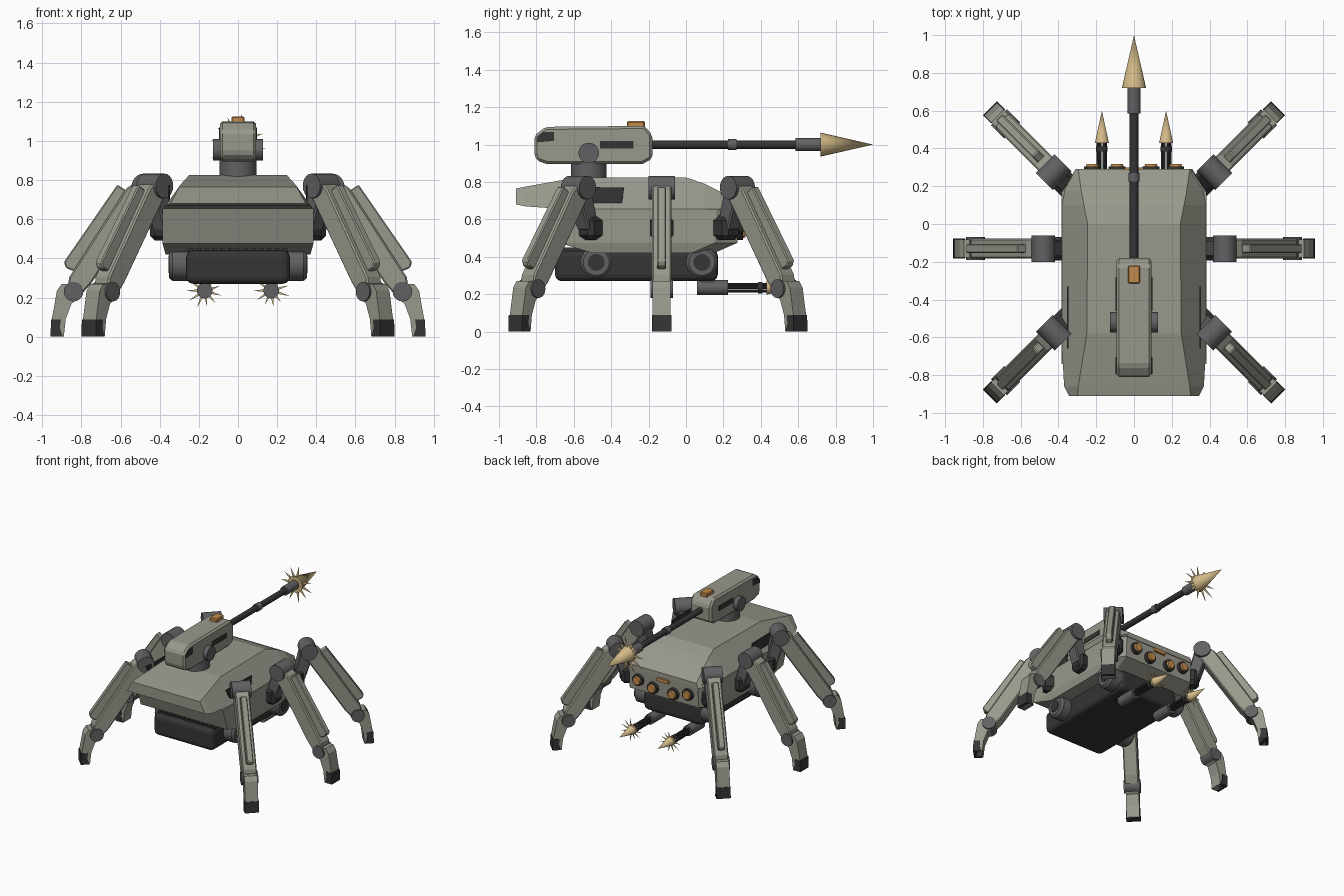
import bpy, bmesh, math, random
from mathutils import Vector, Matrix

cube = bpy.data.objects.get("Cube")
if cube:
    bpy.data.objects.remove(cube, do_unlink=True)
random.seed(4)


def material(name, r, g, b):
    m = bpy.data.materials.new(name)
    m.use_nodes = True
    m.diffuse_color = (r, g, b, 1)
    m.node_tree.nodes["Principled BSDF"].inputs["Base Color"].default_value = (r, g, b, 1)
    return m


ARMOR = material("grey armor", 0.32, 0.315, 0.265)
JOINT = material("joint grey", 0.12, 0.12, 0.125)
DARK = material("dark metal", 0.035, 0.035, 0.035)
ORANGE = material("orange glass", 0.55, 0.26, 0.07)
FLASH = material("pale flame", 0.64, 0.48, 0.24)
ALONG_Y = Matrix.Rotation(math.pi / 2, 4, 'Z')


def finish(name, bm, mat, place=None, bevel=0, segments=1, smooth=False):
    bmesh.ops.recalc_face_normals(bm, faces=bm.faces)
    mesh = bpy.data.meshes.new(name)
    bm.to_mesh(mesh)
    bm.free()
    mesh.materials.append(mat)
    if smooth:
        mesh.shade_smooth()
        mesh.set_sharp_from_angle(angle=math.radians(40))
    ob = bpy.data.objects.new(name, mesh)
    bpy.context.collection.objects.link(ob)
    if place:
        ob.matrix_world = place
    if bevel:
        mod = ob.modifiers.new("bevel", 'BEVEL')
        mod.width, mod.segments = bevel, segments
    return ob


def rod(name, p0, p1, r0, r1, mat, place=None, sides=20):
    """Cylinder or cone between two points."""
    p0, p1 = Vector(p0), Vector(p1)
    d = p1 - p0
    bm = bmesh.new()
    m = Matrix.Translation((p0 + p1) / 2) @ d.to_track_quat('Z', 'Y').to_matrix().to_4x4()
    bmesh.ops.create_cone(bm, cap_ends=True, segments=sides, radius1=r0, radius2=r1,
                          depth=d.length, matrix=m)
    return finish(name, bm, mat, place, smooth=True)


def box(name, lo, hi, mat, place=None, bevel=0, segments=1):
    lo, hi = Vector(lo), Vector(hi)
    bm = bmesh.new()
    m = Matrix.Translation((lo + hi) / 2) @ Matrix.Diagonal((*(hi - lo), 1))
    bmesh.ops.create_cube(bm, size=1, matrix=m)
    return finish(name, bm, mat, place, bevel, segments)


def loft(name, rings, mat, place=None, bevel=0):
    """Skin a list of equal rings and cap both ends."""
    bm = bmesh.new()
    rows = [[bm.verts.new(p) for p in ring] for ring in rings]
    n = len(rows[0])
    for a, b in zip(rows, rows[1:]):
        for i in range(n):
            j = (i + 1) % n
            bm.faces.new((a[i], a[j], b[j], b[i]))
    bm.faces.new(rows[0])
    bm.faces.new(rows[-1])
    return finish(name, bm, mat, place, bevel)


def prism(name, profile, half, mat, place=None, bevel=0):
    """Extrude an (x, z) profile to both sides along y."""
    return loft(name, [[(x, s * half, z) for x, z in profile] for s in (-1, 1)], mat, place, bevel)


def flash_star(name, x, y, z, inner, outer, points=11):
    """Flat spiky burst facing along y."""
    bm = bmesh.new()
    ring = []
    for i in range(points * 2):
        r = outer * random.uniform(0.75, 1) if i % 2 else inner
        a = math.pi * i / points
        ring.append(bm.verts.new((x + r * math.cos(a), y, z + r * math.sin(a))))
    centre = bm.verts.new((x, y, z))
    for a, b in zip(ring, ring[1:] + ring[:1]):
        bm.faces.new((a, b, centre))
    finish(name, bm, FLASH)


# Upper hull: y, edge half width, edge z, roof half width, roof z
stations = [(-0.91, 0.345, 0.68, 0.3, 0.765), (-0.86, 0.37, 0.67, 0.295, 0.775),
            (-0.58, 0.385, 0.65, 0.25, 0.825), (0, 0.385, 0.65, 0.245, 0.825),
            (0.1, 0.385, 0.65, 0.265, 0.79), (0.18, 0.375, 0.645, 0.28, 0.75),
            (0.29, 0.31, 0.635, 0.295, 0.675)]
loft("upper_hull", [[(-a, y, z), (-b, y, t), (b, y, t), (a, y, z)]
                    for y, a, z, b, t in stations], ARMOR)

# Lower hull: z, rear y, front y, half width
layers = [(0.42, -0.5, 0.15, 0.37), (0.475, -0.68, 0.275, 0.385), (0.655, -0.74, 0.285, 0.385)]
loft("lower_hull", [[(-w, r, z), (w, r, z), (w, f - 0.12, z), (w - 0.08, f, z),
                     (0.08 - w, f, z), (-w, f - 0.12, z)] for z, r, f, w in layers], ARMOR)

# Belly pack, its rear ribs and side rollers
box("belly_pack", (-0.265, -0.7, 0.27), (0.265, 0.17, 0.44), DARK, bevel=0.035, segments=3)
for i in range(13):
    x = -0.24 + i * 0.04
    box("belly_rib", (x - 0.012, -0.66, 0.425), (x + 0.012, -0.52, 0.45), DARK)
for s in (-1, 1):
    for y in (-0.48, 0.085):
        rod("side_roller", (s * 0.25, y, 0.37), (s * 0.335, y, 0.37), 0.085, 0.085, JOINT)
        rod("roller_rim", (s * 0.335, y, 0.37), (s * 0.352, y, 0.37), 0.085, 0.07, JOINT)
        rod("roller_hub", (s * 0.34, y, 0.37), (s * 0.356, y, 0.37), 0.045, 0.045, DARK)

# Side intake plates
for s in (-1, 1):
    prism("side_intake", [(-0.66, 0.775), (-0.33, 0.77), (-0.345, 0.675), (-0.6, 0.685)], 0.004,
          DARK, Matrix.Translation((s * 0.352, 0, 0)) @ ALONG_Y)

# Front lamps and marker bar
for s in (-1, 1):
    for x, z in ((0.22, 0.565), (0.09, 0.535)):
        rod("lamp_ring", (s * x, 0.26, z), (s * x, 0.305, z), 0.047, 0.044, DARK)
        rod("lamp_glass", (s * x, 0.3, z), (s * x, 0.318, z), 0.036, 0.03, ORANGE)
box("marker_bar", (-0.05, 0.27, 0.605), (0.05, 0.3, 0.63), ORANGE)

# Turret
rod("turret_neck", (0, -0.52, 0.8), (0, -0.52, 0.92), 0.095, 0.095, JOINT, sides=28)
prism("turret", [(-0.81, 0.95), (-0.81, 1.05), (-0.75, 1.095), (-0.22, 1.1), (-0.18, 1.05),
                 (-0.18, 0.925), (-0.235, 0.895), (-0.74, 0.895), (-0.8, 0.915)],
      0.093, ARMOR, ALONG_Y, 0.014)
rod("turret_trunnion", (-0.128, -0.52, 0.955), (0.128, -0.52, 0.955), 0.055, 0.055, JOINT)
for s in (-1, 1):
    side = Matrix.Translation((s * 0.093, 0, 0)) @ ALONG_Y
    prism("turret_slot", [(-0.46, 0.98), (-0.46, 1.02), (-0.28, 1.02), (-0.28, 0.98)],
          0.004, DARK, side)
    prism("turret_sight", [(-0.795, 1.012), (-0.795, 1.04), (-0.765, 1.068), (-0.705, 1.068),
                           (-0.705, 1.02)], 0.004, DARK, side)
box("turret_hatch", (-0.032, -0.315, 1.09), (0.032, -0.22, 1.125), ORANGE, bevel=0.006)

# Main gun and muzzle flash
rod("gun_barrel", (0, -0.2, 1), (0, 0.6, 1), 0.023, 0.023, DARK)
rod("gun_band", (0, 0.225, 1), (0, 0.27, 1), 0.03, 0.03, JOINT)
rod("gun_muzzle", (0, 0.585, 1), (0, 0.725, 1), 0.035, 0.035, JOINT)
rod("main_flash", (0, 0.72, 1), (0, 1, 1), 0.064, 0, FLASH)
flash_star("main_flash_star", 0, 0.74, 1, 0.05, 0.165)

# Belly rotary guns
for s in (-1, 1):
    x, z = s * 0.17, 0.235
    rod("rotary_body", (x, 0.06, z), (x, 0.225, z), 0.04, 0.04, JOINT)
    box("rotary_bracket", (x - 0.025, 0.08, z), (x + 0.025, 0.15, 0.3), JOINT)
    for k in range(6):
        a = k * math.pi / 3
        dx, dz = 0.02 * math.cos(a), 0.02 * math.sin(a)
        rod("rotary_barrel", (x + dx, 0.22, z + dz), (x + dx, 0.43, z + dz), 0.008, 0.008, DARK,
            sides=8)
    rod("rotary_band", (x, 0.385, z), (x, 0.41, z), 0.031, 0.031, DARK)
    rod("rotary_flash", (x, 0.43, z), (x, 0.6, z), 0.037, 0, FLASH)
    flash_star("rotary_flash_star", x, 0.445, z, 0.028, 0.1)

# Legs, each built pointing outward along local x from its hip
HIP, KNEE = Vector((0, 0.77)), Vector((0.36, 0.23))
along = (KNEE - HIP).normalized()
outward = Vector((-along.y, along.x))


def limb(points):
    """Points given as (distance down the thigh, offset outward)."""
    return [HIP + along * t + outward * o for t, o in points]


def leg(name, x, y, angle):
    m = Matrix.Translation((x, y, 0)) @ Matrix.Rotation(math.radians(angle), 4, 'Z')
    box(name + "_mount", (-0.17, -0.062, 0.49), (-0.03, 0.062, 0.62), DARK, m, 0.025)
    prism(name + "_hip_arm", [(-0.11, 0.56), (-0.06, 0.76), (0.01, 0.79), (0.03, 0.72), (-0.03, 0.54)],
          0.045, JOINT, m, 0.008)
    rod(name + "_hip", (0, -0.07, 0.77), (0, 0.07, 0.77), 0.063, 0.063, JOINT, m)
    prism(name + "_thigh", limb([(0.03, -0.05), (0, 0.045), (0.06, 0.068), (0.6, 0.06),
                                 (0.66, 0.03), (0.65, -0.04), (0.56, -0.052)]),
          0.053, ARMOR, m, 0.008)
    prism(name + "_thigh_plate", limb([(0.07, 0.05), (0.07, 0.117), (0.55, 0.125), (0.57, 0.1),
                                       (0.56, 0.05)]), 0.024, ARMOR, m, 0.006)
    rod(name + "_knee", (0.36, -0.06, 0.23), (0.36, 0.06, 0.23), 0.05, 0.05, JOINT, m)
    prism(name + "_shin", [(0.34, 0.19), (0.355, 0.27), (0.42, 0.27), (0.445, 0.235),
                           (0.472, 0.085), (0.455, 0), (0.41, 0), (0.4, 0.09), (0.37, 0.17)],
          0.048, ARMOR, m)
    prism(name + "_foot", [(0.425, 0.088), (0.475, 0.088), (0.478, 0), (0.415, 0), (0.43, 0.045)],
          0.052, DARK, m)


for side, s in (("left", 1), ("right", -1)):
    for row, x, y, a in (("front", 0.425, -0.575, -45), ("middle", 0.48, -0.13, 0),
                         ("back", 0.425, 0.275, 45)):
        leg(f"{row}_{side}_leg", s * x, y, a if s > 0 else 180 - a)
